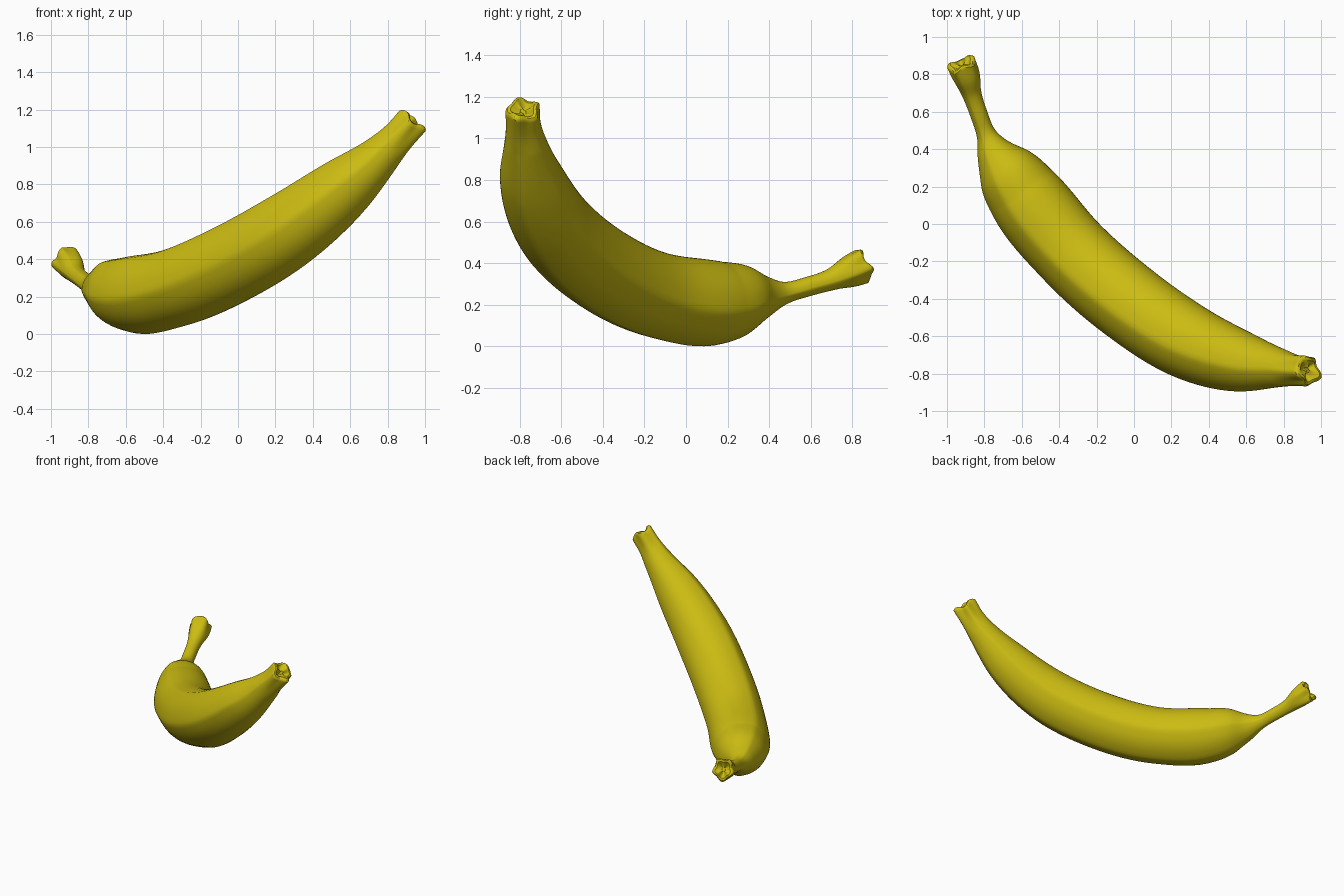
import bpy, bmesh, math
from mathutils import Vector

if "Cube" in bpy.data.objects:
    bpy.data.objects.remove(bpy.data.objects["Cube"])

# Spine of the fruit from stem end to blossom tip: x, y, z, radius
SPINE = [
    (-0.920, 0.850, 0.390, 0.078), (-0.895, 0.790, 0.362, 0.074), (-0.868, 0.700, 0.322, 0.053),
    (-0.830, 0.590, 0.288, 0.047), (-0.785, 0.470, 0.256, 0.056),
    (-0.745, 0.385, 0.243, 0.100), (-0.675, 0.280, 0.232, 0.166),
    (-0.590, 0.160, 0.215, 0.200), (-0.335, -0.145, 0.250, 0.210),
    (-0.035, -0.410, 0.375, 0.212), (0.310, -0.635, 0.580, 0.200),
    (0.580, -0.735, 0.790, 0.162), (0.770, -0.768, 0.960, 0.108),
    (0.860, -0.780, 1.055, 0.086), (0.930, -0.783, 1.135, 0.082)]
INNER = Vector((0.43, 0.41, 0.80))       # towards the inside of the bend
RIDGES = [math.radians(a) for a in (68, -68, 136, -136)]
SIDES, STEPS = 60, 8


def smooth_path(points):
    """Hermite interpolation of the spine by chord length."""
    p = [Vector(q) for q in points]
    d = [(b.xyz - a.xyz).length for a, b in zip(p, p[1:])]
    s = [(b - a) / l for a, b, l in zip(p, p[1:], d)]
    m = [s[0]] + [(s[i - 1] * d[i] + s[i] * d[i - 1]) / (d[i] + d[i - 1])
                  for i in range(1, len(s))] + [s[-1]]
    out = []
    for i, l in enumerate(d):
        for k in range(STEPS):
            t = k / STEPS
            out.append(p[i] * (2*t**3 - 3*t**2 + 1) + m[i] * l * (t**3 - 2*t**2 + t)
                       + p[i + 1] * (3*t**2 - 2*t**3) + m[i + 1] * l * (t**3 - t**2))
    return out + [p[-1]]


def ridge(a):
    """Soft lengthwise ridges of the peel."""
    v = 0
    for r in RIDGES:
        da = (a - r + math.pi) % (2 * math.pi) - math.pi
        v += math.exp(-abs(da) / 0.24)
    return v


path = smooth_path(SPINE)
n = len(path)
bm = bmesh.new()


def ring(c, t, radius, end):
    """One cross-section; 'end' fades in the lumpy cut ends."""
    nrm = (INNER - t * INNER.dot(t)).normalized()
    side = t.cross(nrm)
    vs = []
    for k in range(SIDES):
        a = 2 * math.pi * k / SIDES
        r = radius * (0.965 + 0.065 * ridge(a))
        r *= 1 + end * (0.08 * math.cos(5 * a + 0.6) + 0.06 * math.cos(2 * a + 1))
        lift = end * 0.012 * math.sin(3 * a + 0.5)
        vs.append(bm.verts.new(c + nrm * math.cos(a) * r - side * math.sin(a) * r + t * lift))
    return vs


# Peel, stem and tip as one continuous skin
rings, tang = [], []
for i, q in enumerate(path):
    t = (path[min(i + 1, n - 1)].xyz - path[max(i - 1, 0)].xyz).normalized()
    end = max(0, 1 - min(i, n - 1 - i) / 14)
    tang.append(t)
    rings.append(ring(q.xyz, t, q.w, end))


# Cut ends: rounded rim, then a sunken centre
def cap(q, t, out):
    return [ring(q.xyz + out * off, t, q.w * f, 1)
            for off, f in ((0.010, 0.90), (0.012, 0.72), (-0.006, 0.45), (-0.012, 0.2))]


rings = cap(path[0], tang[0], -tang[0])[::-1] + rings + cap(path[-1], tang[-1], tang[-1])
for r0, r1 in zip(rings, rings[1:]):
    for k in range(SIDES):
        j = (k + 1) % SIDES
        bm.faces.new((r0[k], r0[j], r1[j], r1[k]))
bm.faces.new(rings[0])
bm.faces.new(rings[-1])
bmesh.ops.recalc_face_normals(bm, faces=bm.faces)

# Rest on the ground
low = min(v.co.z for v in bm.verts)
bmesh.ops.translate(bm, verts=bm.verts, vec=(0, 0, -low))

mesh = bpy.data.meshes.new("banana")
bm.to_mesh(mesh)
bm.free()
banana = bpy.data.objects.new("banana", mesh)
bpy.context.collection.objects.link(banana)

yellow = bpy.data.materials.new("banana yellow")
yellow.diffuse_color = (0.60, 0.50, 0.006, 1)
yellow.use_nodes = True
yellow.node_tree.nodes["Principled BSDF"].inputs["Base Color"].default_value = yellow.diffuse_color
mesh.materials.append(yellow)

bpy.context.view_layer.objects.active = banana
banana.select_set(True)
bpy.ops.object.shade_smooth_by_angle(angle=math.radians(40))
